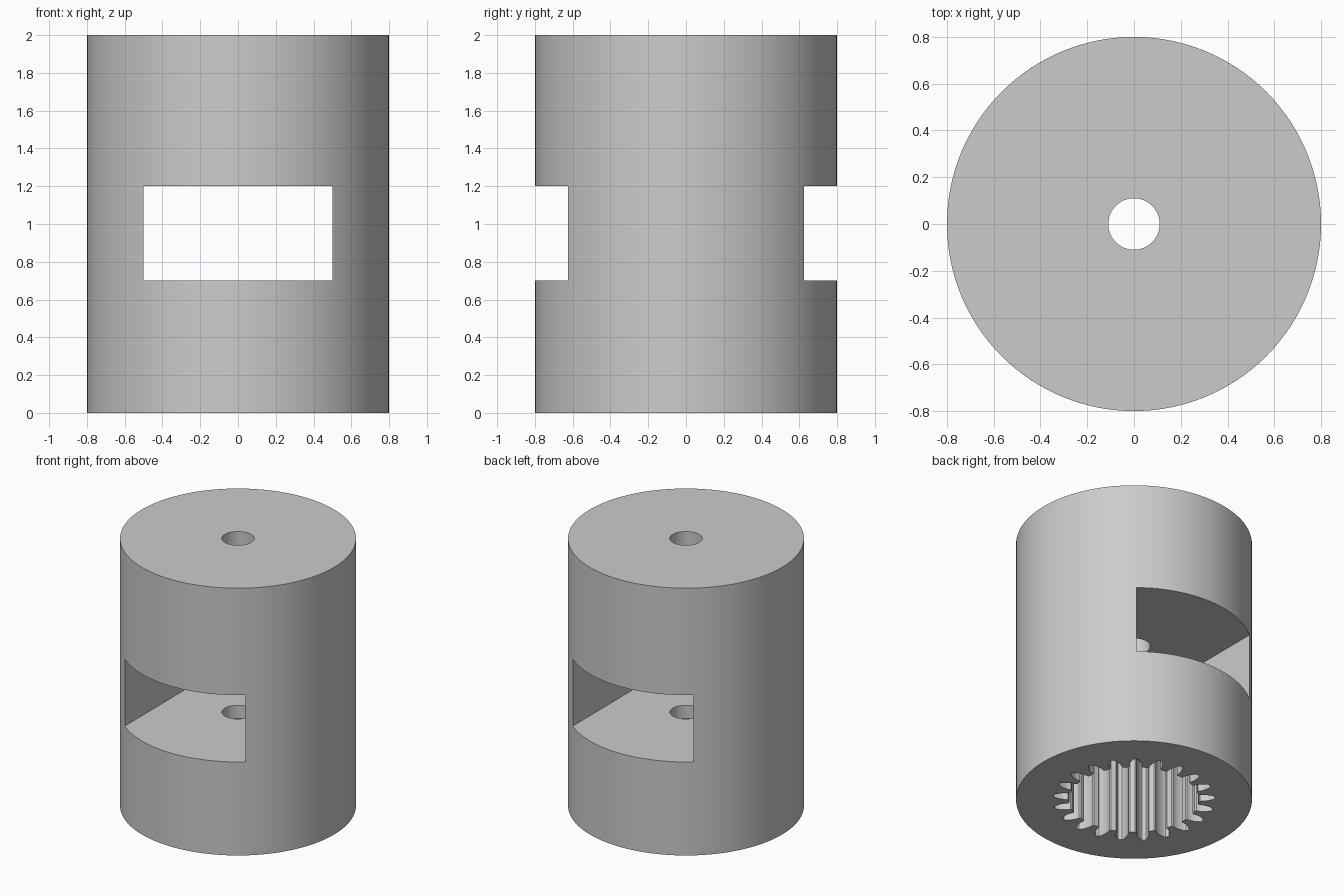
import bpy, bmesh
from math import pi, cos, sin, tan, acos, radians, tau

cube = bpy.data.objects.get("Cube")
if cube:
    bpy.data.objects.remove(cube, do_unlink=True)

RADIUS, HEIGHT = 0.8, 2.0
BORE = 0.11
TEETH, PITCH, ROOT, TIP = 21, 0.5, 0.44, 0.551
SOCKET_DEPTH = 0.6

grey = bpy.data.materials.new("light grey")
grey.use_nodes = True
colour = (0.6, 0.6, 0.6, 1)
grey.diffuse_color = colour
grey.node_tree.nodes["Principled BSDF"].inputs["Base Color"].default_value = colour


def prism(name, outline, z0, z1):
    """Extrude a closed xy outline from z0 up to z1."""
    bm = bmesh.new()
    base = bm.faces.new([bm.verts.new((x, y, z0)) for x, y in outline])
    top = bmesh.ops.extrude_face_region(bm, geom=[base])["geom"]
    verts = [g for g in top if isinstance(g, bmesh.types.BMVert)]
    bmesh.ops.translate(bm, verts=verts, vec=(0, 0, z1 - z0))
    bmesh.ops.recalc_face_normals(bm, faces=bm.faces)
    mesh = bpy.data.meshes.new(name)
    bm.to_mesh(mesh)
    bm.free()
    mesh.materials.append(grey)
    obj = bpy.data.objects.new(name, mesh)
    bpy.context.collection.objects.link(obj)
    return obj


def circle(radius, sides):
    return [(radius * cos(tau * i / sides), radius * sin(tau * i / sides))
            for i in range(sides)]


def involute(angle):
    return tan(angle) - angle


def spline_outline():
    """Involute gear outline with rounded tips, one tooth on +x."""
    base = PITCH * cos(radians(20))
    half_pitch = pi / (2 * TEETH) + involute(radians(20))
    flank = [(ROOT, half_pitch + 0.02), (ROOT + 0.008, half_pitch)]
    for i in range(6):
        r = base + (TIP - 0.01 - base) * i / 5
        flank.append((r, half_pitch - involute(acos(min(1, base / r)))))
    flank.append((TIP - 0.003, flank[-1][1] * 0.65))
    tooth = [(r, -a) for r, a in flank] + [(TIP, 0)] + flank[::-1]
    return [(r * cos(a + tau * t / TEETH), r * sin(a + tau * t / TEETH))
            for t in range(TEETH) for r, a in tooth]


# Solid cylinder body
body = prism("coupling_body", circle(RADIUS, 128), 0, HEIGHT)

# Cutters: cross window, splined socket and centre bore
window = [(-0.5, -1), (0.5, -1), (0.5, 1), (-0.5, 1)]
cutters = [
    prism("window_cutter", window, 0.7, 1.2),
    prism("spline_cutter", spline_outline(), -0.1, SOCKET_DEPTH),
    prism("bore_cutter", circle(BORE, 48), SOCKET_DEPTH - 0.05, HEIGHT + 0.1),
]
for cutter in cutters:
    cutter.hide_render = True
    mod = body.modifiers.new(cutter.name, 'BOOLEAN')
    mod.operation = 'DIFFERENCE'
    mod.solver = 'EXACT'
    mod.object = cutter

# Bake the cuts into the body and drop the cutters
bpy.context.view_layer.update()
evaluated = body.evaluated_get(bpy.context.evaluated_depsgraph_get())
result = bpy.data.meshes.new_from_object(evaluated)
body.modifiers.clear()
body.data = result
for cutter in cutters:
    bpy.data.objects.remove(cutter, do_unlink=True)

# Smooth round walls, sharp rims
bpy.ops.object.select_all(action='DESELECT')
body.select_set(True)
bpy.context.view_layer.objects.active = body
bpy.ops.object.shade_smooth_by_angle(angle=radians(30))
